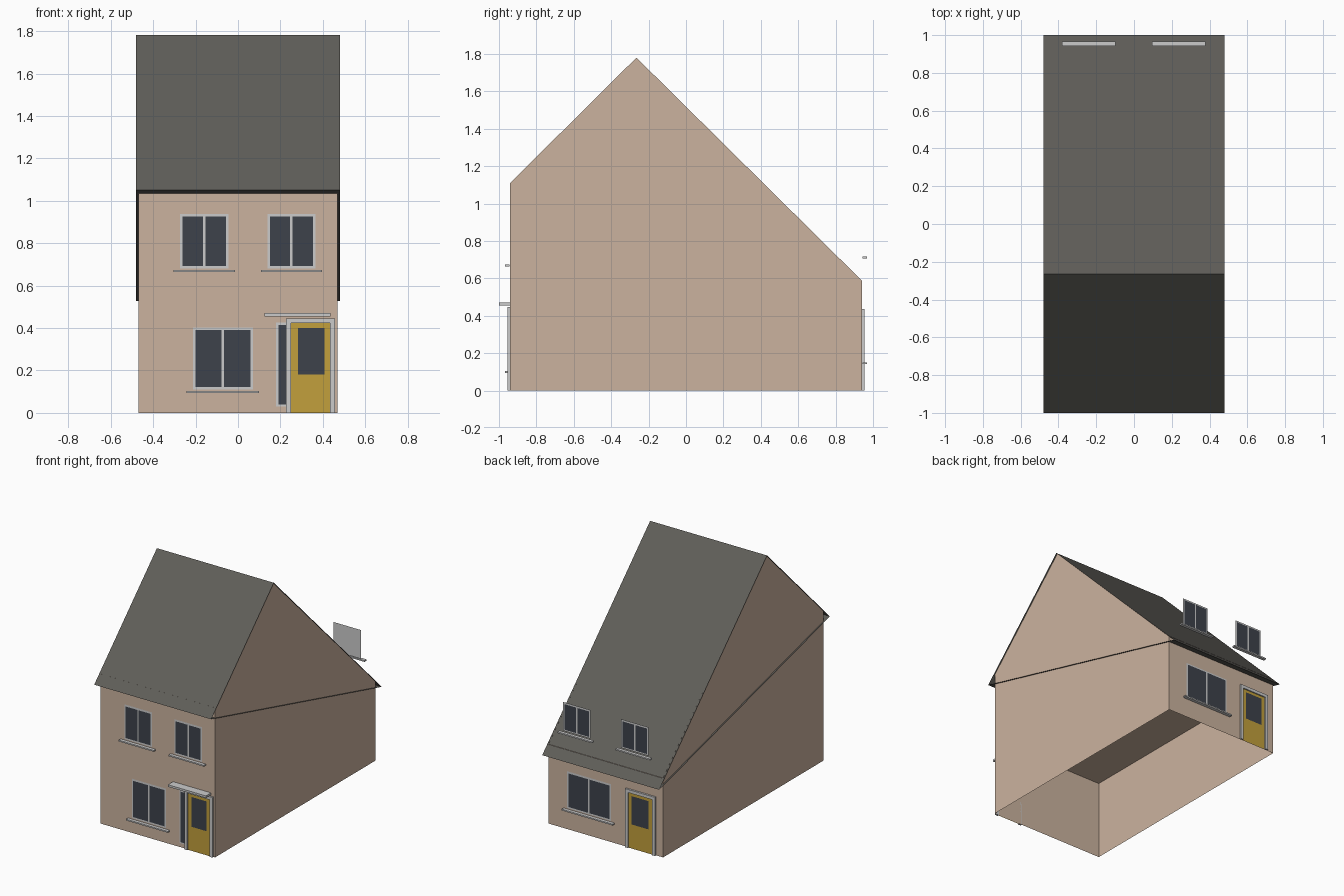
import bpy, bmesh

if "Cube" in bpy.data.objects:
    bpy.data.objects.remove(bpy.data.objects["Cube"])

WALL_Y, WALL_X, ROOF_X = 0.94, 0.47, 0.48


def material(name, rgb):
    m = bpy.data.materials.new(name)
    m.diffuse_color = (*rgb, 1)
    m.use_nodes = True
    m.node_tree.nodes["Principled BSDF"].inputs["Base Color"].default_value = m.diffuse_color
    return m


TAN = material("plaster", (0.60, 0.45, 0.345))
SLATE = material("slate", (0.115, 0.112, 0.10))
YELLOW = material("yellow_paint", (0.54, 0.35, 0.045))
GLASS = material("glass", (0.048, 0.055, 0.07))


def finish(name, bm, mat=None, recalc=False):
    if recalc:
        bmesh.ops.recalc_face_normals(bm, faces=bm.faces[:])
    me = bpy.data.meshes.new(name)
    bm.to_mesh(me)
    bm.free()
    if mat:
        me.materials.append(mat)
    ob = bpy.data.objects.new(name, me)
    bpy.context.collection.objects.link(ob)
    return ob


def shell(name, profile, half_x, mat, edges, caps):
    """Sweep chosen edges of a (y, z) profile across x, optionally capping the ends."""
    bm = bmesh.new()
    left = [bm.verts.new((-half_x, y, z)) for y, z in profile]
    right = [bm.verts.new((half_x, y, z)) for y, z in profile]
    for i in edges:
        j = (i + 1) % len(profile)
        bm.faces.new((left[i], left[j], right[j], right[i]))
    if caps:
        bm.faces.new(left)
        bm.faces.new(right)
    return finish(name, bm, mat, True)


def panels(name, side, offset, rects, mat=None):
    """Flat rectangles (x0, x1, z0, z1) just in front of the wall; side -1 front, 1 back."""
    bm = bmesh.new()
    y = side * (WALL_Y + offset)
    for x0, x1, z0, z1 in rects:
        pts = [(x0, z0), (x1, z0), (x1, z1), (x0, z1)]
        if side > 0:
            pts.reverse()
        bm.faces.new([bm.verts.new((x, y, z)) for x, z in pts])
    return finish(name, bm, mat)


def boxes(name, side, d0, d1, rects):
    """Boxes standing off the wall from depth d0 to d1."""
    bm = bmesh.new()
    for x0, x1, z0, z1 in rects:
        verts = bmesh.ops.create_cube(bm, size=1)["verts"]
        for v in verts:
            v.co = (x1 if v.co.x > 0 else x0,
                    side * (WALL_Y + (d1 if v.co.y * side > 0 else d0)),
                    z1 if v.co.z > 0 else z0)
    return finish(name, bm)


def window(name, side, x0, x1, z0, z1):
    panels(name + "_frame", side, 0.002, [(x0, x1, z0, z1)])
    m, c, g = 0.012, (x0 + x1) / 2, 0.006
    panels(name + "_glass", side, 0.005,
           [(x0 + m, c - g, z0 + m, z1 - m), (c + g, x1 - m, z0 + m, z1 - m)], GLASS)
    boxes(name + "_sill", side, 0.003, 0.027, [(x0 - 0.03, x1 + 0.03, z0 - 0.016, z0 - 0.006)])


def door(name, side, x0, x1, top):
    w = 0.023
    boxes(name + "_frame", side, 0, 0.014,
          [(x0, x0 + w, 0, top), (x1 - w, x1, 0, top), (x0 + w, x1 - w, top - w, top)])
    panels(name + "_leaf", side, 0.005, [(x0 + w, x1 - w, 0, top - w)], YELLOW)
    panels(name + "_glass", side, 0.008, [(x0 + 0.055, x1 - 0.05, 0.18, top - 0.045)], GLASS)


# Walls with gables, open underneath, and the upper floor inside
shell("walls", [(-WALL_Y, 0), (-WALL_Y, 1.11), (-0.265, 1.78), (WALL_Y, 0.588), (WALL_Y, 0)],
      WALL_X, TAN, (0, 3), True)
shell("upper_floor", [(-WALL_Y, 0.588), (WALL_Y, 0.588)], WALL_X, TAN, (0,), False)
# Roof slopes and the slanted underside, open at the gable ends
shell("roof", [(-1, 1.05), (-0.265, 1.782), (1, 0.527)], ROOF_X, SLATE, (0, 1, 2), False)

# Front windows, side light, door and canopy
window("front_upper_left_window", -1, -0.273, -0.045, 0.68, 0.938)
window("front_upper_right_window", -1, 0.138, 0.366, 0.68, 0.938)
window("front_lower_window", -1, -0.212, 0.07, 0.11, 0.403)
panels("side_light_frame", -1, 0.002, [(0.18, 0.235, 0.03, 0.427)])
panels("side_light_glass", -1, 0.005, [(0.19, 0.226, 0.04, 0.415)], GLASS)
door("front_door", -1, 0.227, 0.457, 0.446)
boxes("door_canopy", -1, 0, 0.06, [(0.125, 0.437, 0.455, 0.47)])

# Back windows and door
for label, cx in (("left", 0.236), ("right", -0.24)):
    window("back_upper_%s_window" % label, 1, cx - 0.112, cx + 0.112, 0.722, 0.935)
window("back_lower_window", 1, -0.045, 0.315, 0.157, 0.43)
door("back_door", 1, -0.412, -0.168, 0.435)
